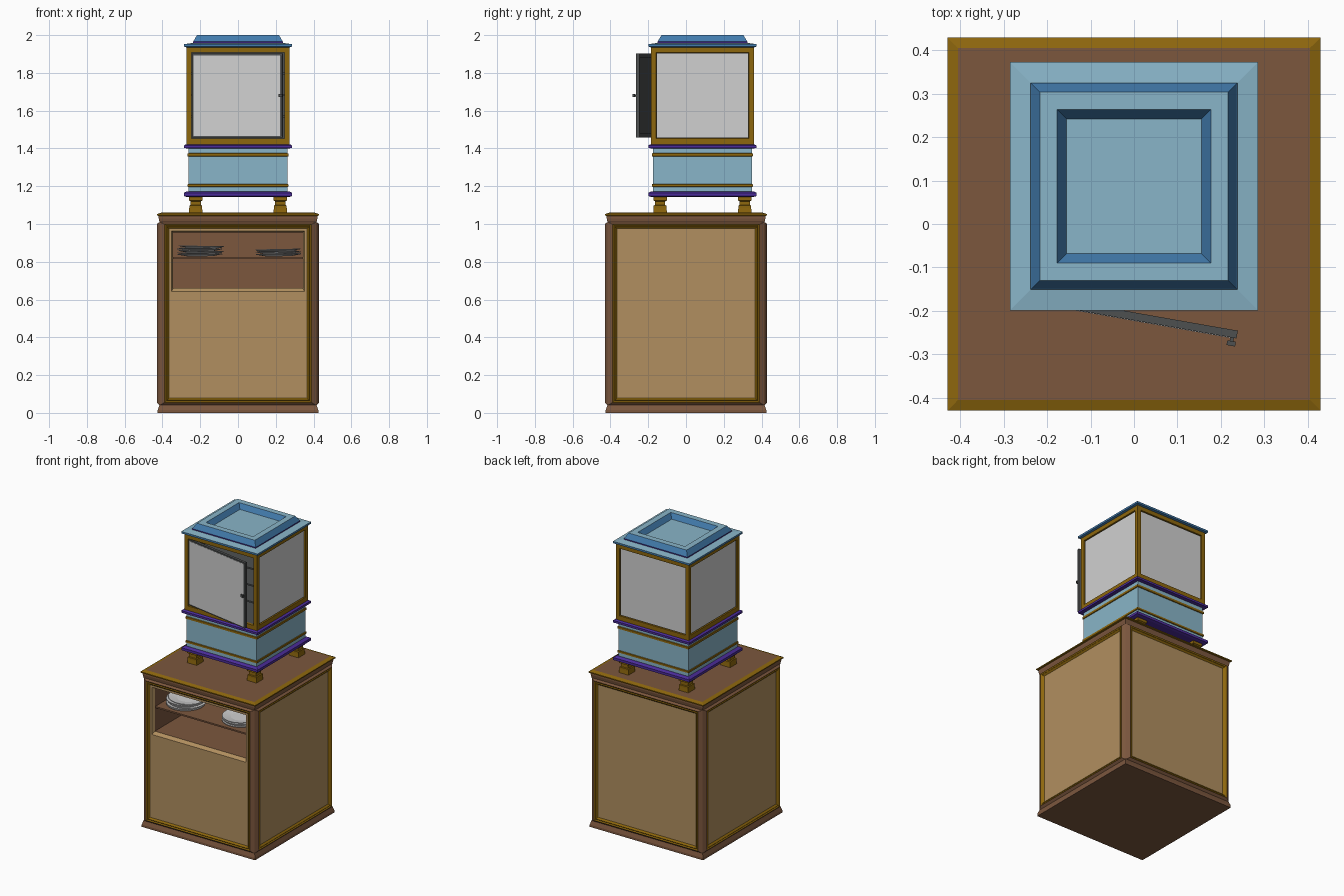
import bpy, bmesh, math, random
from mathutils import Matrix, Vector

if "Cube" in bpy.data.objects:
    bpy.data.objects.remove(bpy.data.objects["Cube"])

random.seed(4)
CY = 0.087  # upper unit sits towards the back


def mat(name, r, g, b):
    m = bpy.data.materials.new(name)
    m.diffuse_color = (r, g, b, 1)
    m.use_nodes = True
    m.node_tree.nodes["Principled BSDF"].inputs["Base Color"].default_value = m.diffuse_color
    return m


WOOD = mat("brown_wood", 0.20, 0.095, 0.048)
TAN = mat("tan_wood", 0.44, 0.275, 0.115)
GOLD = mat("gold_trim", 0.27, 0.135, 0.004)
SKY = mat("light_blue", 0.25, 0.46, 0.58)
BLUE = mat("mid_blue", 0.055, 0.20, 0.42)
PURPLE = mat("purple_trim", 0.07, 0.025, 0.32)
GREY = mat("light_grey", 0.63, 0.63, 0.63)
DARK = mat("dark_grey", 0.075, 0.08, 0.08)


def finish(bm, name, mats):
    me = bpy.data.meshes.new(name)
    bm.to_mesh(me)
    bm.free()
    for m in mats:
        me.materials.append(m)
    ob = bpy.data.objects.new(name, me)
    bpy.context.collection.objects.link(ob)
    return ob


def loft(name, rings, mats, start=None, end=None, xf=Matrix()):
    """Join point rings; mats has one material per band, start/end are cap materials."""
    bm = bmesh.new()
    used = list(dict.fromkeys([m for m in mats + [start, end] if m]))
    vs = [[bm.verts.new(xf @ Vector(p)) for p in r] for r in rings]
    n = len(rings[0])
    for a, b, m in zip(vs, vs[1:], mats):
        for i in range(n):
            j = (i + 1) % n
            bm.faces.new((a[i], a[j], b[j], b[i])).material_index = used.index(m)
    if start:
        bm.faces.new(vs[0][::-1]).material_index = used.index(start)
    if end:
        bm.faces.new(vs[-1]).material_index = used.index(end)
    return finish(bm, name, used)


def stack(name, steps, start, end, x=0, y=0):
    """Square moulding: steps are (half width, z, material of the band below)."""
    rings = [[(x - h, y - h, z), (x + h, y - h, z), (x + h, y + h, z), (x - h, y + h, z)]
             for h, z, _ in steps]
    return loft(name, rings, [s[2] for s in steps[1:]], start, end)


def panel(name, steps, end, xf):
    """Nested rectangles facing -y: (half width, z0, z1, distance out, material)."""
    rings = [[(-w, -d, a), (w, -d, a), (w, -d, b), (-w, -d, b)] for w, a, b, d, _ in steps]
    return loft(name, rings, [s[4] for s in steps[1:]], None, end, xf)


def box(name, x0, x1, y0, y1, z0, z1, m, xf=Matrix()):
    ring = lambda z: [(x0, y0, z), (x1, y0, z), (x1, y1, z), (x0, y1, z)]
    return loft(name, [ring(z0), ring(z1)], [m], m, m, xf)


# Cabinet plinth and top slab
stack("cabinet_plinth", [(0.425, 0, None), (0.425, 0.015, WOOD), (0.415, 0.045, WOOD)], WOOD, WOOD)
stack("cabinet_top", [(0.415, 1.005, None), (0.42, 1.03, WOOD), (0.42, 1.043, WOOD),
                      (0.43, 1.045, GOLD), (0.43, 1.052, GOLD), (0.405, 1.06, GOLD)], WOOD, WOOD)

# Four framed cabinet sides; the front continues into the shelf niche
frame = [(0.415, 0.04, 1.01, 0.415, None), (0.39, 0.055, 1.0, 0.43, WOOD),
         (0.38, 0.062, 0.992, 0.424, GOLD), (0.376, 0.067, 0.987, 0.428, GOLD),
         (0.366, 0.078, 0.976, 0.418, GOLD)]
niche = [(0.352, 0.642, 0.962, 0.418, TAN), (0.343, 0.66, 0.955, 0.40, TAN),
         (0.343, 0.66, 0.955, 0.10, WOOD)]
for i, side in enumerate(("front", "right", "back", "left")):
    steps = frame + niche if i == 0 else frame
    panel("cabinet_" + side, steps, WOOD if i == 0 else TAN, Matrix.Rotation(i * math.pi / 2, 4, 'Z'))
box("niche_shelf", -0.343, 0.343, -0.395, -0.10, 0.816, 0.826, WOOD)

# Loosely stacked plates
N = 32
prof = [(0.065, 0), (0.12, 0.010), (0.119, 0.013), (0.065, 0.004)]
for label, px, py, count in (("left", -0.20, -0.265, 6), ("right", 0.21, -0.265, 4)):
    for k in range(count):
        xf = (Matrix.Translation((px + random.uniform(-.006, .006), py + random.uniform(-.006, .006),
                                  0.829 + k * 0.0085))
              @ Matrix.Rotation(random.uniform(-.03, .03), 4, 'Y'))
        rings = [[(r * math.cos(t * math.tau / N), r * math.sin(t * math.tau / N), z)
                  for t in range(N)] for r, z in prof]
        loft(f"plate_{label}_{k + 1}", rings, [GREY] * 3, GREY, GREY, xf)

# Stepped feet
for sx in (-1, 1):
    for sy in (-1, 1):
        stack("foot", [(0.036, 1.06, None), (0.034, 1.085, GOLD), (0.034, 1.098, GOLD),
                       (0.027, 1.10, GOLD), (0.027, 1.12, GOLD), (0.036, 1.125, GOLD),
                       (0.036, 1.147, GOLD)], GOLD, GOLD, sx * 0.224, CY + sy * 0.224)

# Blue drum with gold bands between purple plates
stack("blue_base", [
    (0.27, 1.143, None), (0.286, 1.148, PURPLE), (0.286, 1.165, PURPLE), (0.272, 1.173, PURPLE),
    (0.262, 1.173, PURPLE), (0.262, 1.196, SKY), (0.267, 1.198, GOLD), (0.267, 1.21, GOLD),
    (0.262, 1.212, GOLD), (0.262, 1.357, SKY), (0.267, 1.359, GOLD), (0.267, 1.373, GOLD),
    (0.262, 1.375, GOLD), (0.262, 1.40, SKY), (0.286, 1.402, PURPLE), (0.286, 1.416, PURPLE),
    (0.275, 1.422, PURPLE)], PURPLE, PURPLE, 0, CY)

# Display case: gold frame, closed sides, open front lined in dark grey
for i, side in enumerate(("front", "right", "back", "left")):
    xf = Matrix.Translation((0, CY, 0)) @ Matrix.Rotation(i * math.pi / 2, 4, 'Z')
    steps = [(0.272, 1.42, 1.935, 0.272, None), (0.246, 1.452, 1.908, 0.272, GOLD)]
    if i == 0:
        steps += [(0.246, 1.452, 1.908, 0.255, GOLD), (0.246, 1.452, 1.908, -0.25, DARK)]
        panel("case_front", steps, DARK, xf)
    else:
        steps += [(0.244, 1.454, 1.906, 0.264, GOLD), (0.241, 1.457, 1.903, 0.264, DARK)]
        panel("case_" + side, steps, GREY, xf)
for k in range(3):
    z = 1.565 + k * 0.113
    box("case_shelf", -0.245, 0.245, CY - 0.21, CY + 0.25, z, z + 0.01, DARK)

# Door standing ajar on the left hinge
hinge = Matrix.Translation((-0.243, -0.171, 0)) @ Matrix.Rotation(math.radians(-10), 4, 'Z')
L, Z0, Z1 = 0.488, 1.458, 1.902
box("door", 0, L, -0.008, 0.006, Z0, Z1, DARK, hinge)
box("door_face", 0.008, L - 0.01, -0.0095, -0.008, Z0 + 0.009, Z1 - 0.009, GREY, hinge)
for x0, x1, a, b in ((0, L, Z0, Z0 + .02), (0, L, Z1 - .02, Z1),
                     (0, .02, Z0 + .02, Z1 - .02), (L - .02, L, Z0 + .02, Z1 - .02)):
    box("door_back_frame", x0, x1, 0.006, 0.010, a, b, DARK, hinge)
box("door_knob_stem", L - 0.014, L - 0.006, -0.018, -0.008, 1.676, 1.684, DARK, hinge)
box("door_knob", L - 0.02, L, -0.027, -0.016, 1.672, 1.688, DARK, hinge)

# Stepped lid with a sunken tray
stack("lid", [
    (0.272, 1.935, None), (0.286, 1.939, BLUE), (0.286, 1.952, BLUE), (0.238, 1.959, SKY),
    (0.238, 1.966, PURPLE), (0.236, 1.968, BLUE), (0.217, 2.0, BLUE), (0.177, 2.0, SKY),
    (0.155, 1.968, BLUE)], BLUE, SKY, 0, CY)
